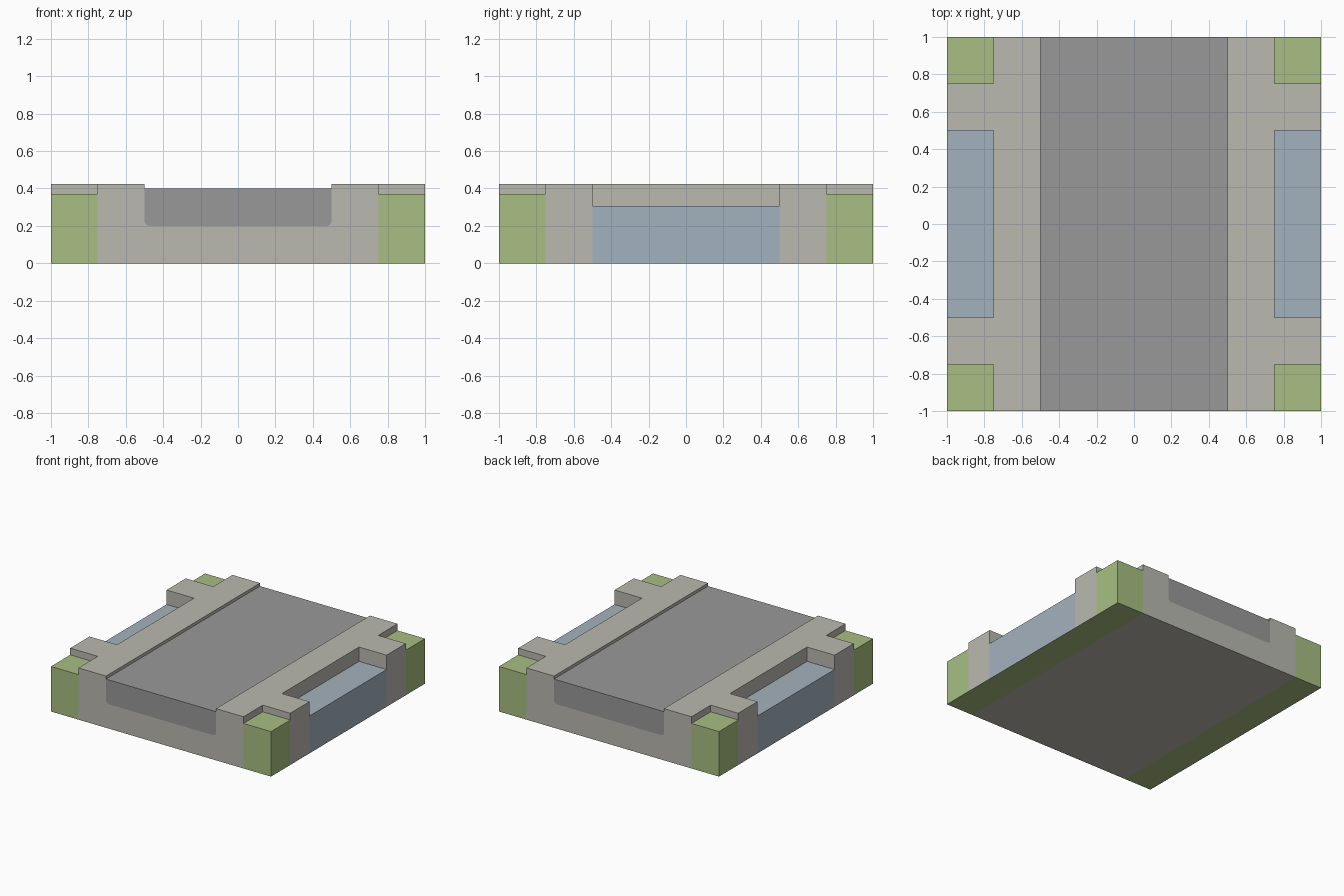
import bpy, bmesh, math

cube = bpy.data.objects.get("Cube")
if cube:
    bpy.data.objects.remove(cube, do_unlink=True)


def material(name, rgb):
    """Flat material from 0-255 sRGB values."""
    lin = [((c / 255 + 0.055) / 1.055) ** 2.4 for c in rgb]
    mat = bpy.data.materials.new(name)
    mat.use_nodes = True
    mat.diffuse_color = (*lin, 1)
    bsdf = next(n for n in mat.node_tree.nodes if n.type == 'BSDF_PRINCIPLED')
    bsdf.inputs["Base Color"].default_value = (*lin, 1)
    bsdf.inputs["Roughness"].default_value = 0.8
    return mat


STONE = material("pale_stone", (186, 185, 176))
ROAD = material("road_grey", (153, 153, 153))
GRASS = material("grass_green", (168, 191, 130))
WATER = material("water_blue", (164, 178, 190))


def prism(name, profile, y0, y1, mat, bottom=None):
    """Extrude an x-z profile from y0 to y1; optionally recolour the underside."""
    bm = bmesh.new()
    face = bm.faces.new([bm.verts.new((x, y0, z)) for x, z in profile])
    new = bmesh.ops.extrude_face_region(bm, geom=[face])["geom"]
    bmesh.ops.translate(bm, vec=(0, y1 - y0, 0),
                        verts=[v for v in new if isinstance(v, bmesh.types.BMVert)])
    bmesh.ops.recalc_face_normals(bm, faces=bm.faces)
    mesh = bpy.data.meshes.new(name)
    mesh.materials.append(mat)
    if bottom:
        mesh.materials.append(bottom)
        for f in bm.faces:
            f.material_index = int(f.normal.z < -0.9)
    bm.to_mesh(mesh)
    bm.free()
    obj = bpy.data.objects.new(name, mesh)
    bpy.context.collection.objects.link(obj)
    return obj


def box(name, x0, x1, y0, y1, height, mat, bottom=None):
    return prism(name, [(x0, 0), (x1, 0), (x1, height), (x0, height)], y0, y1, mat, bottom)


# Heights, plan breaks and channel corner radius
TOP, ROAD_TOP, ROAD_BOTTOM, GRASS_TOP, WATER_TOP = 0.425, 0.40, 0.20, 0.37, 0.307
ROAD_X, WALL_X, WATER_Y, GRASS_Y, R = 0.5, 0.75, 0.5, 0.75, 0.025

# Rounded bottom of the channel, left to right
arc = [math.radians(a) for a in (0, 30, 60, 90)]
left_corner = [(-ROAD_X + R - R * math.cos(a), ROAD_BOTTOM + R - R * math.sin(a)) for a in arc]
channel = left_corner + [(-x, z) for x, z in reversed(left_corner)]

# Stone body with the road channel, and the road filling it
prism("stone_body",
      [(WALL_X, 0), (-WALL_X, 0), (-WALL_X, TOP), (-ROAD_X, TOP)] + channel
      + [(ROAD_X, TOP), (WALL_X, TOP)], -1, 1, STONE)
prism("road", [(-ROAD_X, ROAD_TOP)] + channel + [(ROAD_X, ROAD_TOP)], -1, 1, ROAD)

# Side pools, stone piers and grass corners
for sx, side in ((1, "left"), (-1, "right")):
    x0, x1 = sorted((sx * WALL_X, sx))
    box(f"pool_{side}", x0, x1, -WATER_Y, WATER_Y, WATER_TOP, WATER, GRASS)
    for sy, end in ((-1, "front"), (1, "back")):
        box(f"pier_{end}_{side}", x0, x1, *sorted((sy * WATER_Y, sy * GRASS_Y)),
            TOP, STONE, GRASS)
        box(f"grass_corner_{end}_{side}", x0, x1, *sorted((sy * GRASS_Y, sy)),
            GRASS_TOP, GRASS)
